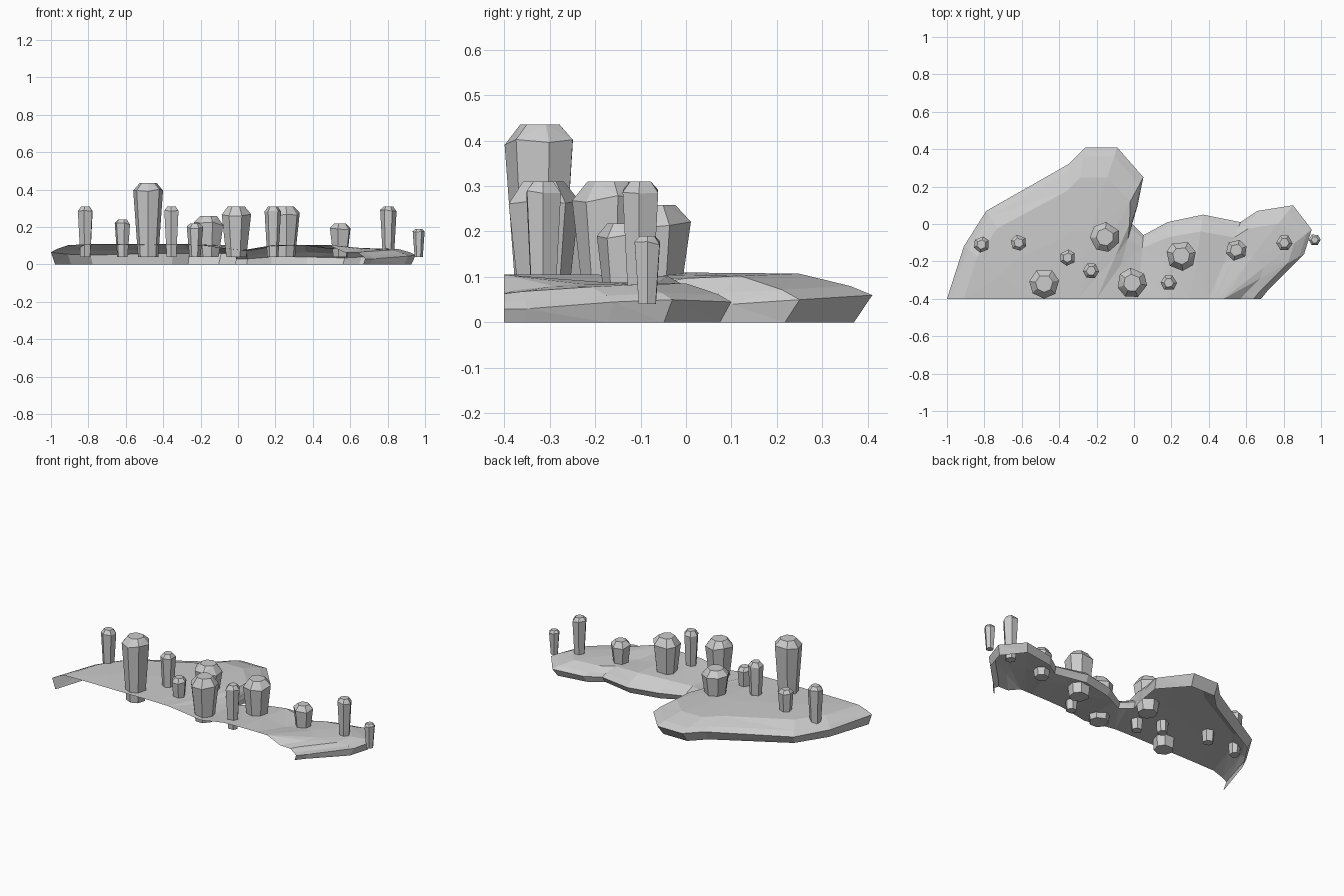
import bpy, bmesh, math, random

if "Cube" in bpy.data.objects:
    bpy.data.objects.remove(bpy.data.objects["Cube"])
random.seed(4)


def make_object(name, bm):
    me = bpy.data.meshes.new(name)
    bm.to_mesh(me)
    bm.free()
    ob = bpy.data.objects.new(name, me)
    bpy.context.collection.objects.link(ob)
    return ob


FRONT = -0.40

# Rock slab outline: x, y, rim height, top height, x of the ridge point on the front cut
OUTLINE = [
    (-1.00, -0.40, .065, .105, -.55), (-0.91, -0.12, .055, .11, -.55),
    (-0.79, 0.07, .05, .11, -.50), (-0.35, 0.32, .06, .11, -.40),
    (-0.26, 0.41, .06, .11, -.40), (-0.09, 0.41, .06, .11, -.35),
    (0.05, 0.25, .05, .105, -.30), (0.02, 0.10, .04, .10, -.20),
    (-0.01, 0.00, .03, .085, -.12), (0.05, -0.06, .03, .07, 0.02),
    (0.18, 0.01, .04, .095, .18), (0.37, 0.05, .04, .105, .30),
    (0.57, 0.01, .035, .085, .40), (0.66, 0.07, .04, .085, .42),
    (0.85, 0.10, .045, .088, .45), (0.95, -0.03, .05, .085, .48),
    (0.91, -0.16, .045, .08, .48), (0.72, -0.35, .03, .07, .48),
    (0.68, -0.40, .03, .065, .48),
]
# Ring steps: share of the way to the ridge, blend from rim height to top height
RINGS = [(.05, None), (0, 0), (.06, .4), (.2, .95), (.55, 1.0), (1, .88)]

# Rock slab: thin open shell, undercut edge, cut flat at the front
bm = bmesh.new()
rows = []
for t, k in RINGS:
    row = []
    for x, y, rim, top, cx in OUTLINE:
        z = 0 if k is None else rim + (top - rim) * k
        if t == 1:
            z = 0.105 - 0.03 * math.exp(-(cx / .12) ** 2)
        row.append(bm.verts.new((x + (cx - x) * t, y + (FRONT - y) * t, z)))
    rows.append(row)
for a, b in zip(rows, rows[1:]):
    for i in range(len(a) - 1):
        bm.faces.new((a[i + 1], a[i], b[i], b[i + 1]))
bmesh.ops.remove_doubles(bm, verts=bm.verts, dist=0.0005)
bmesh.ops.triangulate(bm, faces=bm.faces)
bmesh.ops.recalc_face_normals(bm, faces=bm.faces)
make_object("rock_slab", bm)


# Stone pillar: faceted, wider towards the top, chamfered cap
def pillar(name, x, y, top, r, sides, zb=0.04):
    bm = bmesh.new()
    turn = random.uniform(0, math.tau)
    jit = [random.uniform(-.12, .12) for _ in range(sides)]
    ch = 0.5 * r
    rings = []
    for z, s in ((zb, .68), (top - ch, 1.0), (top, .58)):
        rings.append([bm.verts.new((
            x + r * s * math.cos(turn + math.tau * i / sides + jit[i]),
            y + r * s * math.sin(turn + math.tau * i / sides + jit[i]),
            z + (random.uniform(-.12, .12) * r if s == 1.0 else 0)))
            for i in range(sides)])
    for a, b in zip(rings, rings[1:]):
        for i in range(sides):
            j = (i + 1) % sides
            bm.faces.new((a[i], a[j], b[j], b[i]))
    bm.faces.new(rings[0][::-1])
    bm.faces.new(rings[-1])
    bmesh.ops.triangulate(bm, faces=bm.faces)
    make_object(name, bm)


# x, y, top, radius, sides
PILLARS = [
    (-.815, -.11, .31, .044, 6), (-.617, -.10, .24, .044, 6),
    (-.48, -.318, .435, .081, 7), (-.355, -.18, .31, .044, 6),
    (-.23, -.25, .22, .044, 6), (-.155, -.07, .258, .081, 7),
    (-.01, -.315, .31, .081, 7), (.186, -.315, .31, .044, 6),
    (.252, -.17, .31, .081, 7), (.547, -.14, .218, .058, 6),
    (.804, -.10, .31, .044, 6), (.966, -.085, .19, .032, 6),
]
for n, p in enumerate(PILLARS, 1):
    pillar(f"stone_pillar_{n}", *p)
